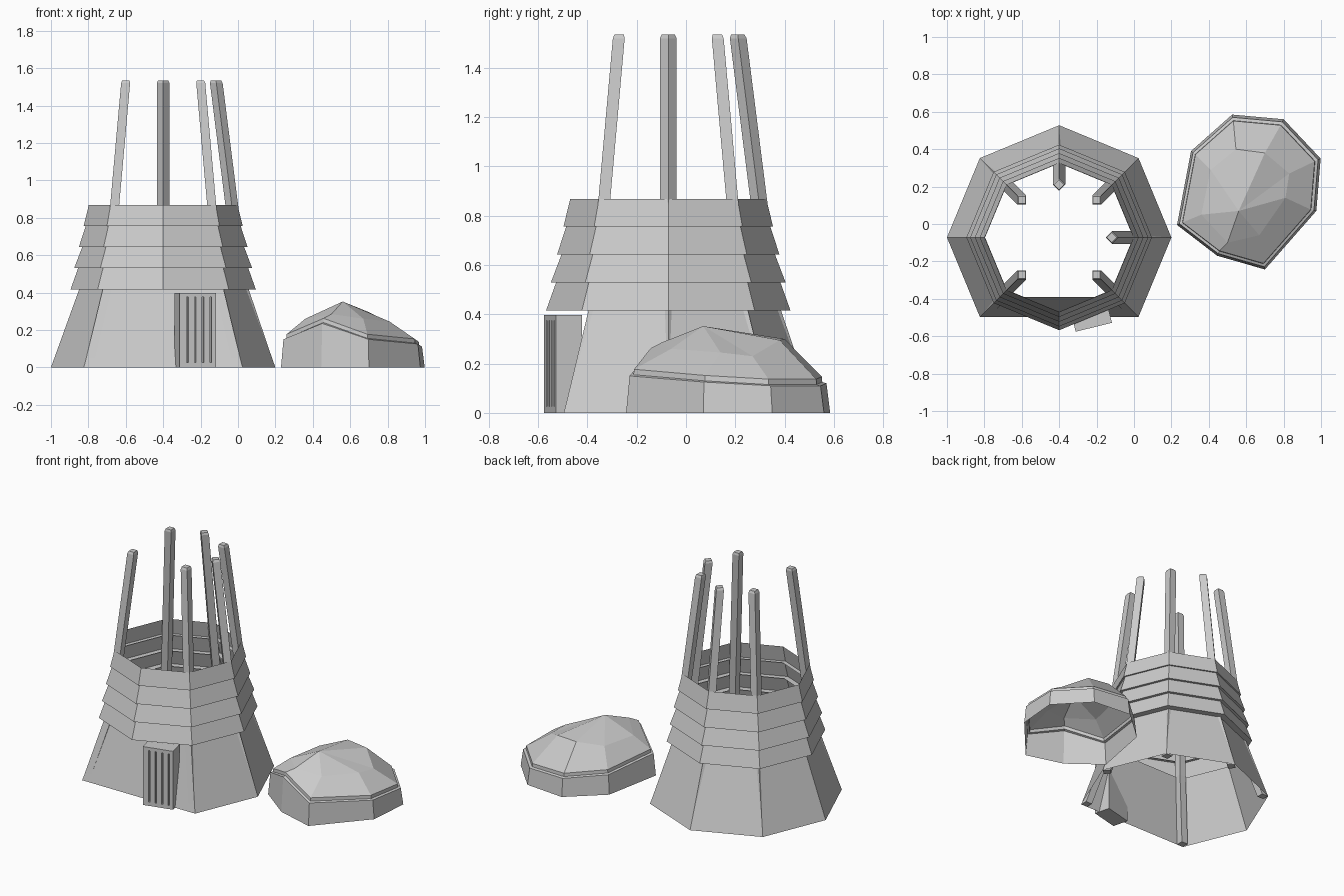
import bpy, bmesh
from math import cos, sin, pi, radians
from mathutils import Matrix, Vector

if "Cube" in bpy.data.objects:
    bpy.data.objects.remove(bpy.data.objects["Cube"])

CX, CY = -0.4, -0.072


def make(name, rings, cap_start=False, cap_end=False, apex=None):
    """Loft closed rings of 3D points into one flat-shaded mesh."""
    bm = bmesh.new()
    loops = [[bm.verts.new(p) for p in r] for r in rings]
    n = len(loops[0])
    for a, b in zip(loops, loops[1:]):
        for i in range(n):
            j = (i + 1) % n
            bm.faces.new((a[i], a[j], b[j], b[i]))
    if cap_start:
        bm.faces.new(loops[0][::-1])
    if cap_end:
        bm.faces.new(loops[-1])
    if apex:
        top = bm.verts.new(apex)
        for i in range(n):
            bm.faces.new((loops[-1][i], loops[-1][(i + 1) % n], top))
    bmesh.ops.recalc_face_normals(bm, faces=bm.faces)
    me = bpy.data.meshes.new(name)
    bm.to_mesh(me)
    bm.free()
    ob = bpy.data.objects.new(name, me)
    bpy.context.collection.objects.link(ob)
    return ob


def octagon(r, z, skip=()):
    return [(CX + r * cos(k * pi / 4), CY + r * sin(k * pi / 4), z)
            for k in range(8) if k not in skip]


# Flared base: octagon with its front corner cut flat
make("tower_base", [octagon(0.6, 0, (6,)), octagon(0.45, 0.415, (6,))])

# Four overlapping skirt rings, each with a thin lip underneath
levels = [0.415, 0.53, 0.643, 0.757, 0.867]
lower = [0.496, 0.476, 0.451, 0.425]
upper = [0.455, 0.433, 0.414, 0.398]
for i in range(4):
    inner = upper[i] - 0.002 if i else 0.45
    make(f"skirt_ring_{i + 1}", [octagon(min(inner, lower[i]), levels[i]),
                                 octagon(lower[i], levels[i]),
                                 octagon(upper[i], levels[i + 1])])


# Leaning square posts running up the inside corners
def square(k, r, z, half):
    a = k * pi / 4
    c = Vector((CX + r * cos(a), CY + r * sin(a), z))
    d = half * 2 ** 0.5
    return [c + Vector((d * cos(a + q * pi / 2), d * sin(a + q * pi / 2), 0))
            for q in range(4)]


for k in (0, 1, 2, 3, 5, 7):
    make(f"post_{k}", [square(k, 0.565, 0, 0.024), square(k, 0.424, 0.415, 0.024),
                       square(k, 0.284, 1.52, 0.024), square(k, 0.282, 1.535, 0.019)],
         True, True)


# Door block turned slightly, with four vertical slots cut into its face
def box(name, size, loc, frame):
    x, y, z = (s / 2 for s in size)
    pts = [[(-x, -y, h), (x, -y, h), (x, y, h), (-x, y, h)] for h in (-z, z)]
    ob = make(name, pts, True, True)
    ob.matrix_world = frame @ Matrix.Translation(loc)
    return ob


turn = Matrix.Translation((-0.215, -0.552, 0)) @ Matrix.Rotation(radians(14), 4, 'Z')
door = box("door", (0.2, 0.11, 0.397), (0, 0.055, 0.1985), turn)
for i in range(4):
    slot = box(f"slot_cutter_{i}", (0.009, 0.03, 0.35),
               (-0.057 + i * 0.043, 0, 0.2), turn)
    slot.hide_render = True
    slot.hide_viewport = True
    mod = door.modifiers.new(f"slot_{i}", 'BOOLEAN')
    mod.operation = 'DIFFERENCE'
    mod.solver = 'EXACT'
    mod.object = slot

# Fallen cap: uneven hollow dome with a stepped rim
outline = [(0.23, -0.005), (0.305, 0.39), (0.525, 0.585), (0.80, 0.56),
           (0.998, 0.35), (0.975, 0.07), (0.70, -0.243), (0.445, -0.17)]
rim_z = [0.15, 0.13, 0.12, 0.11, 0.11, 0.125, 0.15, 0.235]
crown = [(0.36, 0.05, 0.26), (0.41, 0.29, 0.265), (0.545, 0.40, 0.30),
         (0.70, 0.38, 0.295), (0.83, 0.27, 0.23), (0.81, 0.14, 0.245),
         (0.67, -0.06, 0.26), (0.50, -0.10, 0.285)]


def rim(scale, lift):
    return [(0.6 + (x - 0.6) * scale, 0.16 + (y - 0.16) * scale, z + lift)
            for (x, y), z in zip(outline, rim_z)]


make("fallen_cap", [[(x, y, 0) for x, y in outline], rim(0.965, 0),
                    rim(0.925, 0.005), rim(0.92, 0.027), crown],
     apex=(0.56, 0.07, 0.352))
